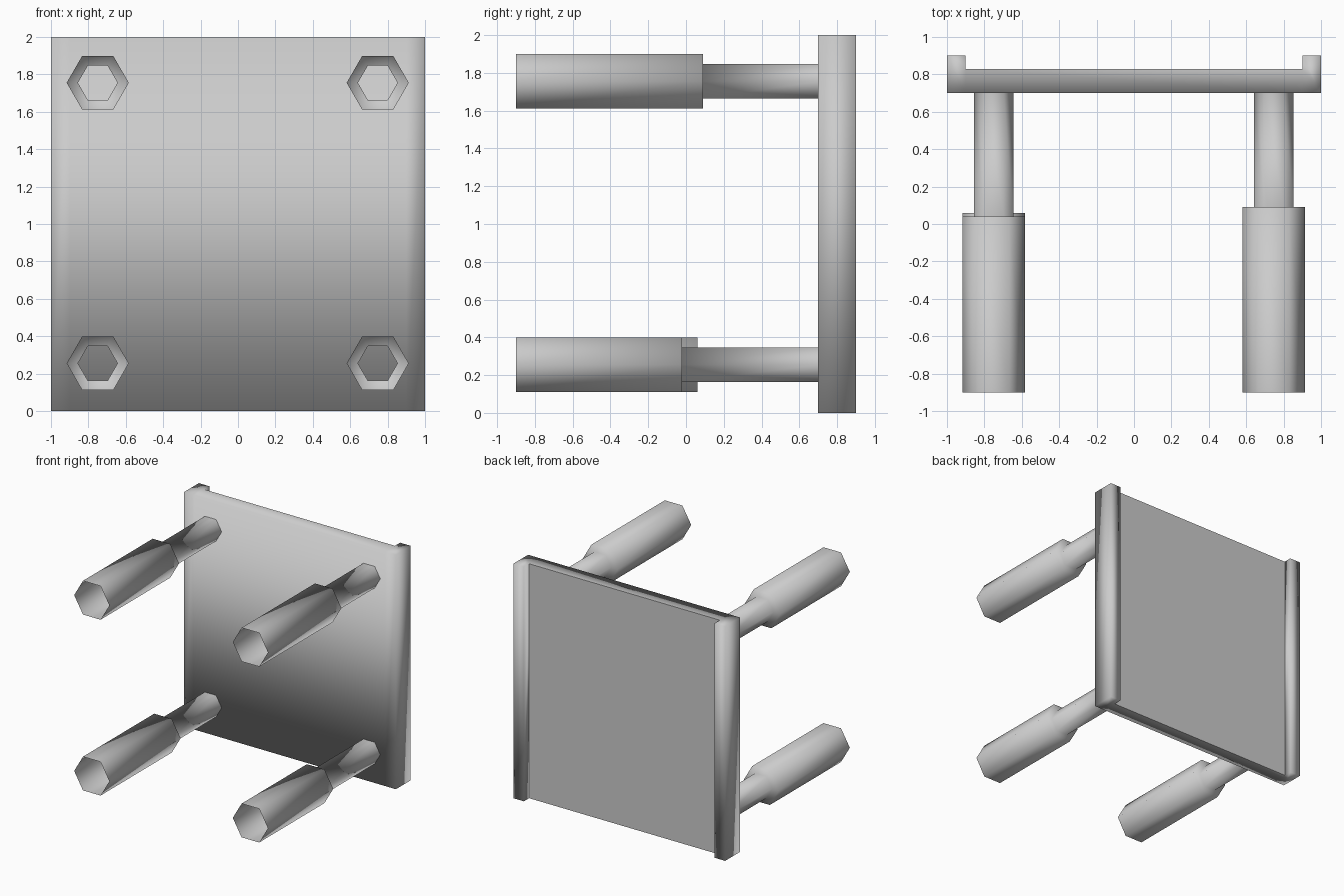
import bpy, bmesh, math

cube = bpy.data.objects.get("Cube")
if cube:
    bpy.data.objects.remove(cube, do_unlink=True)

grey = bpy.data.materials.new("light_grey")
grey.use_nodes = True
COLOUR = (0.6, 0.6, 0.6, 1)
grey.diffuse_color = COLOUR
grey.node_tree.nodes["Principled BSDF"].inputs["Base Color"].default_value = COLOUR


def finish(name, bm):
    for f in bm.faces:
        f.smooth = True
    mesh = bpy.data.meshes.new(name)
    bm.to_mesh(mesh)
    bm.free()
    mesh.materials.append(grey)
    obj = bpy.data.objects.new(name, mesh)
    bpy.context.collection.objects.link(obj)
    return obj


# Table top with raised side rails: one profile carried from bottom to top
FRONT, PANEL, RAIL = 0.7, 0.83, 0.9
half = [(0.9, FRONT), (1, FRONT), (1, RAIL), (0.9, RAIL), (0.9, PANEL)]
profile = half + [(-x, y) for x, y in reversed(half)]
bm = bmesh.new()
low, high = [[bm.verts.new((x, y, z)) for x, y in profile] for z in (0, 2)]
n = len(profile)
for i in range(n):
    j = (i + 1) % n
    bm.faces.new((low[i], low[j], high[j], high[i]))
for ring, step in ((low, -1), (high, 1)):
    for ids in ([0, 1, 2, 3, 4], [0, 4, 5, 9], [5, 6, 7, 8, 9]):
        bm.faces.new([ring[i] for i in ids[::step]])
# The recessed panel stays flat
bm.faces.ensure_lookup_table()
for e in bm.faces[4].edges:
    e.smooth = False
finish("table_top", bm)


# Legs: open six-sided tubes stepping down to a thinner tube at the top
def leg(name, x, z, step_y):
    bm = bmesh.new()
    rings = []
    for y, r in ((-0.9, 0.166), (step_y, 0.166), (step_y, 0.106), (FRONT, 0.106)):
        rings.append([bm.verts.new((x + r * math.cos(k * math.pi / 3), y,
                                    z + r * math.sin(k * math.pi / 3)))
                      for k in range(6)])
    for a, b in zip(rings, rings[1:]):
        for k in range(6):
            m = (k + 1) % 6
            bm.faces.new((a[k], b[k], b[m], a[m]))
    bmesh.ops.recalc_face_normals(bm, faces=bm.faces)
    # Keep the normals pointing away from the leg's axis
    side = bm.faces[:][0]
    c = side.calc_center_median()
    if side.normal.x * (c.x - x) + side.normal.z * (c.z - z) < 0:
        bmesh.ops.reverse_faces(bm, faces=bm.faces)
    finish(name, bm)


leg("upper_left_leg", 0.747, 1.755, 0.09)
leg("lower_left_leg", 0.747, 0.255, -0.02)
leg("upper_right_leg", -0.75, 1.755, 0.04)
leg("lower_right_leg", -0.75, 0.255, 0.06)
